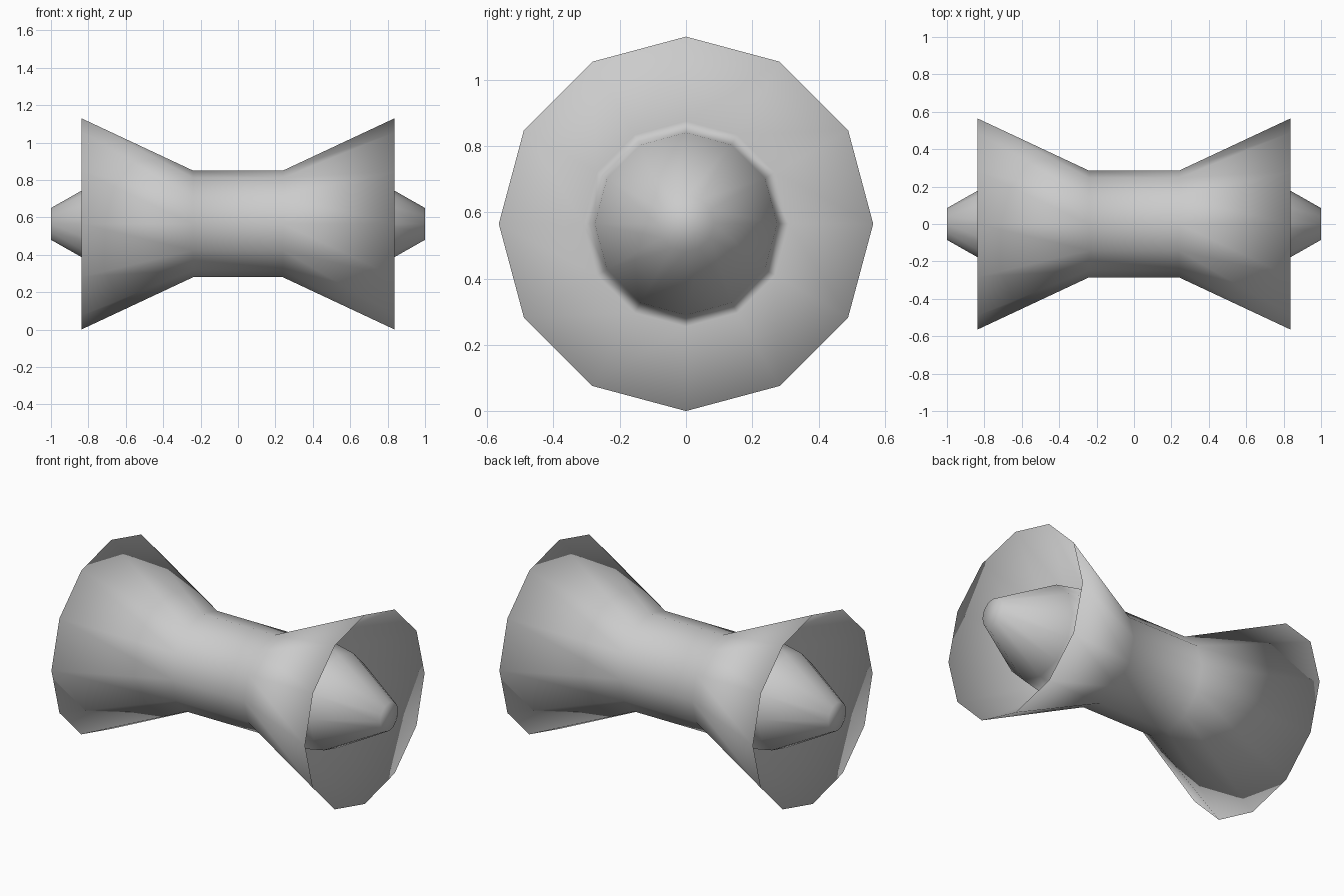
import bpy, bmesh, math

if "Cube" in bpy.data.objects:
    bpy.data.objects.remove(bpy.data.objects["Cube"])

SIDES = 12
CENTRE_Z = 0.565

# Right half of the lathe profile (x, radius): waist, flared rim, cup valley, cone shoulder, tip
half = [(0.24, 0.285), (0.838, 0.565), (0.475, 0.31), (0.665, 0.275), (1.0, 0.085)]
profile = [(-x, r) for x, r in reversed(half)] + half

bm = bmesh.new()
rings = []
for x, r in profile:
    ring = []
    for i in range(SIDES):
        a = 2 * math.pi * i / SIDES
        ring.append(bm.verts.new((x, r * math.cos(a), CENTRE_Z + r * math.sin(a))))
    rings.append(ring)

# Skin between neighbouring rings
for a, b in zip(rings, rings[1:]):
    for i in range(SIDES):
        j = (i + 1) % SIDES
        bm.faces.new((a[i], a[j], b[j], b[i]))

# Blunt tips of the two cones
bm.faces.new(rings[0])
bm.faces.new(rings[-1])
bmesh.ops.recalc_face_normals(bm, faces=bm.faces[:])
for f in bm.faces:
    f.smooth = True

mesh = bpy.data.meshes.new("flared_spool")
bm.to_mesh(mesh)
bm.free()
spool = bpy.data.objects.new("flared_spool", mesh)
bpy.context.collection.objects.link(spool)
